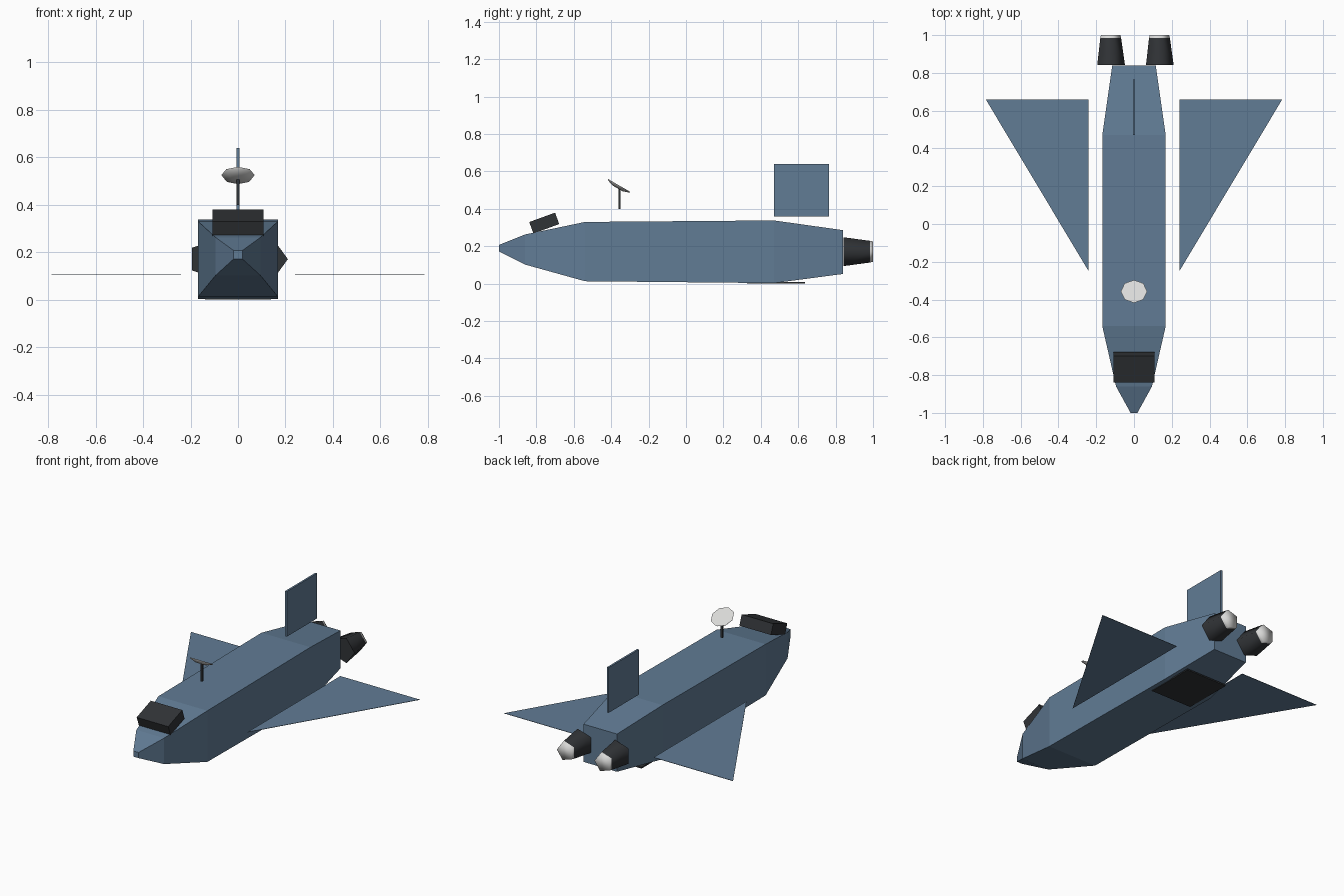
import bpy, bmesh, math
from mathutils import Matrix, Vector

cube = bpy.data.objects.get("Cube")
if cube:
    bpy.data.objects.remove(cube, do_unlink=True)


def material(name, rgb):
    m = bpy.data.materials.new(name)
    m.use_nodes = True
    m.diffuse_color = (*rgb, 1)
    bsdf = next(n for n in m.node_tree.nodes if n.type == "BSDF_PRINCIPLED")
    bsdf.inputs["Base Color"].default_value = (*rgb, 1)
    bsdf.inputs["Roughness"].default_value = 0.8
    return m


BLUE = material("steel_blue", (0.12, 0.2, 0.3))
DARK = material("charcoal", (0.03, 0.033, 0.037))
PALE = material("pale_grey", (0.7, 0.7, 0.69))


def finish(name, bm, mats, smooth=None):
    bmesh.ops.recalc_face_normals(bm, faces=bm.faces)
    mesh = bpy.data.meshes.new(name)
    bm.to_mesh(mesh)
    bm.free()
    for m in mats:
        mesh.materials.append(m)
    ob = bpy.data.objects.new(name, mesh)
    bpy.context.collection.objects.link(ob)
    if smooth:
        bpy.ops.object.select_all(action="DESELECT")
        ob.select_set(True)
        bpy.context.view_layer.objects.active = ob
        bpy.ops.object.shade_smooth_by_angle(angle=math.radians(smooth))
    return ob


def loft(name, rings, mats, smooth=None, cap_mat=0):
    """Skin a list of equal-length rings of points and close both ends.
    The last band and end cap take material cap_mat."""
    bm = bmesh.new()
    loops = [[bm.verts.new(p) for p in ring] for ring in rings]
    for k, (a, b) in enumerate(zip(loops, loops[1:])):
        for i in range(len(a)):
            j = (i + 1) % len(a)
            f = bm.faces.new((a[i], a[j], b[j], b[i]))
            f.material_index = cap_mat if k == len(loops) - 2 else 0
    bm.faces.new(loops[0])
    bm.faces.new(loops[-1]).material_index = cap_mat
    return finish(name, bm, mats, smooth)


def box(name, size, centre, mat, tilt=0):
    bm = bmesh.new()
    m = (Matrix.Translation(centre) @ Matrix.Rotation(math.radians(tilt), 4, "X")
         @ Matrix.Diagonal((*size, 1)))
    bmesh.ops.create_cube(bm, size=1, matrix=m)
    return finish(name, bm, [mat])


# Hull: square sections as (y, half width, bottom, top)
sections = [(-1, 0.018, 0.172, 0.207), (-0.86, 0.095, 0.102, 0.263),
            (-0.54, 0.168, 0.013, 0.33), (0.47, 0.168, 0.003, 0.338),
            (0.84, 0.115, 0.052, 0.286)]
loft("hull", [[(-w, y, lo), (w, y, lo), (w, y, hi), (-w, y, hi)]
              for y, w, lo, hi in sections], [BLUE])

# Cockpit, tail fin and belly plate
box("cockpit", (0.216, 0.147, 0.065), (0, -0.758, 0.324), DARK, tilt=20)
box("tail_fin", (0.012, 0.295, 0.28), (0, 0.618, 0.5), BLUE)
box("belly_plate", (0.28, 0.31, 0.008), (0, 0.48, 0.004), DARK)

# Wings and engines, one of each per side
for side, label in ((1, "left"), (-1, "right")):
    plan = [(0.24, -0.25), (0.785, 0.66), (0.24, 0.66)]
    loft(label + "_wing", [[(side * x, y, z) for x, y in plan]
                           for z in (0.104, 0.106)], [BLUE])
    rings = []
    for y, r in ((0.842, 0.081), (0.984, 0.061), (1, 0.057)):
        turns = [math.tau * i / 5 for i in range(5)]
        rings.append([(side * 0.129 + r * math.cos(t), y, 0.171 + r * math.sin(t))
                      for t in turns])
    loft(label + "_engine", rings, [DARK, PALE], smooth=80, cap_mat=1)

# Antenna mast and tilted dish
box("antenna_mast", (0.012, 0.012, 0.11), (0, -0.355, 0.453), DARK)
lean = Matrix.Translation((0, -0.357, 0.525)) @ Matrix.Rotation(math.radians(-30), 4, "X")
dish = []
for h, r in ((-0.018, 0.03), (-0.006, 0.066), (0, 0.07)):
    dish.append([lean @ Vector((r * math.cos(math.tau * i / 8),
                                r * math.sin(math.tau * i / 8), h)) for i in range(8)])
loft("antenna_dish", dish, [PALE], smooth=50)
